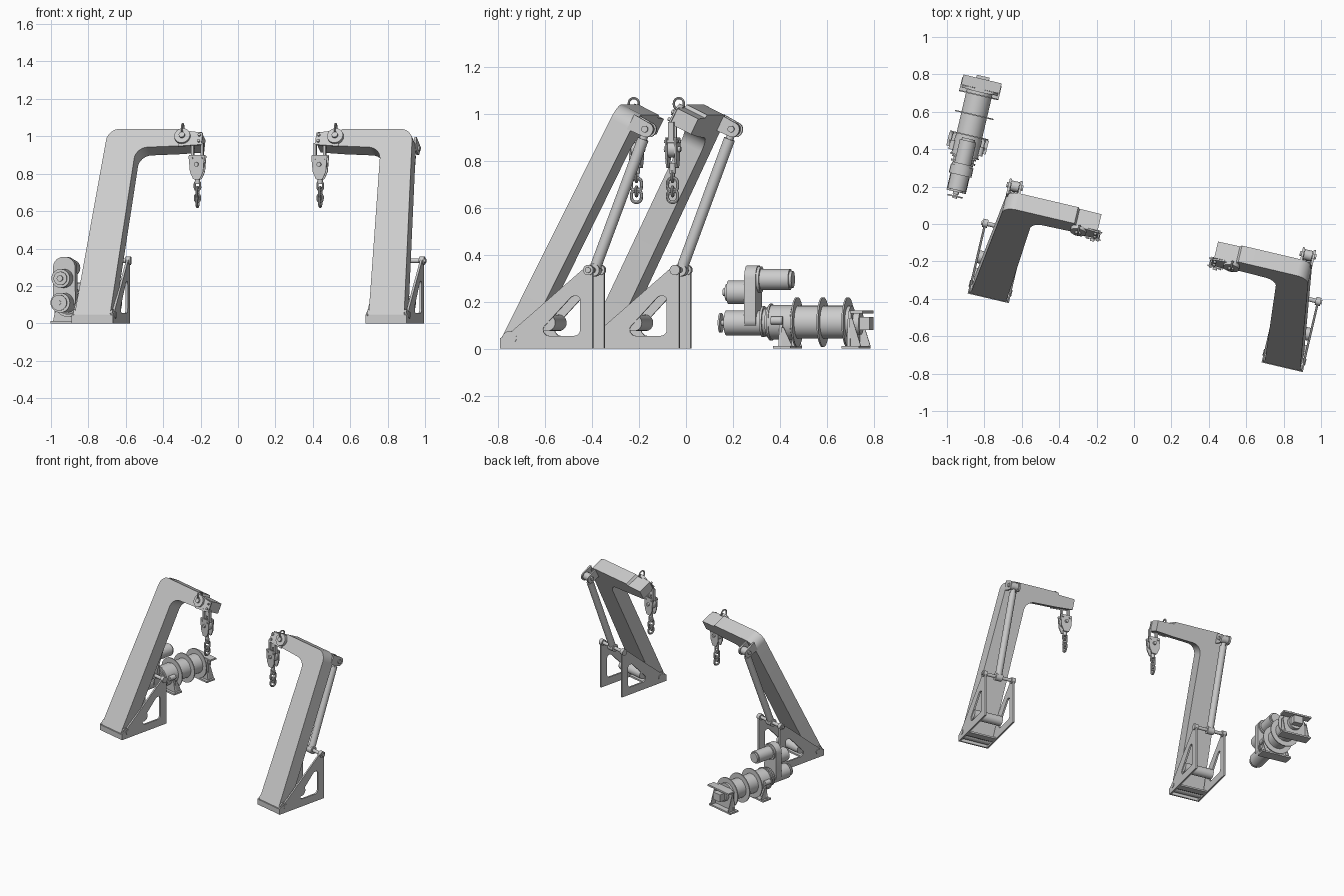
import bpy, bmesh, math
from mathutils import Vector as V, Matrix

if "Cube" in bpy.data.objects:
    bpy.data.objects.remove(bpy.data.objects["Cube"])

# Everything is built in a local frame, then turned about z.
TURN = Matrix.Rotation(math.radians(-13.2), 4, 'Z')
M = TURN.copy()
X, Y, Z = V((1, 0, 0)), V((0, 1, 0)), V((0, 0, 1))


def finish(bm, name):
    bm.transform(M)
    bmesh.ops.recalc_face_normals(bm, faces=bm.faces)
    me = bpy.data.meshes.new(name)
    bm.to_mesh(me)
    bm.free()
    me.shade_smooth()
    me.set_sharp_from_angle(angle=math.radians(32))
    ob = bpy.data.objects.new(name, me)
    bpy.context.collection.objects.link(ob)
    return ob


def rounded(pts, n=6):
    """Outline of (x, y[, radius]) with filleted corners."""
    out = []
    for i, p in enumerate(pts):
        c = V(p[:2])
        if len(p) < 3:
            out.append(c)
            continue
        a = (V(pts[i - 1][:2]) - c).normalized()
        b = (V(pts[(i + 1) % len(pts)][:2]) - c).normalized()
        half = a.angle(b) / 2
        mid = c + (a + b).normalized() * p[2] / math.sin(half)
        s = c + a * p[2] / math.tan(half) - mid
        e = c + b * p[2] / math.tan(half) - mid
        for k in range(n + 1):
            t = k / n
            out.append(mid + (s * (1 - t) + e * t).normalized() * p[2])
    return out


def prism(name, loops, o, ex, ey, depth):
    """Extrude an outline (first loop) with holes (other loops)."""
    bm = bmesh.new()
    for loop in loops:
        vs = [bm.verts.new(V(o) + ex * p.x + ey * p.y) for p in rounded(loop)]
        for a, b in zip(vs, vs[1:] + vs[:1]):
            bm.edges.new((a, b))
    bmesh.ops.triangle_fill(bm, edges=bm.edges[:], use_beauty=True)
    bmesh.ops.dissolve_limit(bm, angle_limit=0.01, verts=[], edges=bm.edges[:])
    r = bmesh.ops.extrude_face_region(bm, geom=bm.faces[:], use_keep_orig=True)
    bmesh.ops.translate(bm, vec=depth, verts=[g for g in r['geom'] if isinstance(g, bmesh.types.BMVert)])
    return finish(bm, name)


def tube(name, a, b, r, r2=None, seg=28):
    a, b = V(a), V(b)
    bm = bmesh.new()
    mat = Matrix.Translation((a + b) / 2) @ (b - a).to_track_quat('Z', 'Y').to_matrix().to_4x4()
    bmesh.ops.create_cone(bm, cap_ends=True, segments=seg, radius1=r, radius2=r if r2 is None else r2,
                          depth=(b - a).length, matrix=mat)
    return finish(bm, name)


def box(name, lo, hi):
    lo, hi = V(lo), V(hi)
    bm = bmesh.new()
    s = hi - lo
    bmesh.ops.create_cube(bm, size=1, matrix=Matrix.Translation((lo + hi) / 2) @ Matrix.Diagonal((*s, 1)))
    return finish(bm, name)


def link(name, c, side, w, h, r, n=24, m=8):
    """Oval chain link in the plane of `side` and z."""
    bm = bmesh.new()
    nrm = side.cross(Z)
    rings = []
    for i in range(n):
        a = 2 * math.pi * i / n
        d = side * math.cos(a) + Z * math.sin(a)
        p = V(c) + d * w + Z * math.copysign(h - w, math.sin(a + 1e-4))
        rings.append([bm.verts.new(p + (d * math.cos(t) + nrm * math.sin(t)) * r)
                      for t in (2 * math.pi * j / m for j in range(m))])
    for i in range(n):
        A, B = rings[i], rings[(i + 1) % n]
        for j in range(m):
            k = (j + 1) % m
            bm.faces.new((A[j], A[k], B[k], B[j]))
    return finish(bm, name)


# ---- The two davits, mirrored; x is measured from the mirror plane ----
LEAN = V((0, .4436, .896))
BACK = V((0, .896, -.4436))
FOOT = V((0, -.57, .03))
for side, sg in (("left", -1), ("right", 1)):
    M = TURN @ Matrix.Translation((.139, 0, 0)) @ Matrix.Diagonal((sg, 1, 1, 1))
    N = side + "_davit_"
    # leaning column with overhead arm
    prism(N + "arm", [[(.905, .02), (.836, 1.127, .07), (.45, 1.127), (.44, 1.112), (.32, 1.108),
                       (.32, 1.035), (.45, 1.025), (.672, 1.015, .07), (.71, .02)]], FOOT, X, LEAN, BACK * .1)
    prism(N + "arm_tip_plate", [[(.312, 1.03), (.44, 1.02), (.44, 1.118), (.312, 1.1)]],
          FOOT - BACK * .008, X, LEAN, BACK * .008)
    # side plates with windows
    for nm, x in (("inner", .694), ("outer", .908)):
        prism(N + nm + "_plate", [[(-.565, 0), (-.16, 0), (-.16, .345, .015), (-.195, .345, .015), (-.525, .065, .03), (-.565, .045)],
                                  [(-.41, .055, .025), (-.215, .055, .025), (-.215, .225, .018), (-.25, .225, .03)]],
              (x, 0, 0), Y, Z, X * .012)
        tube(N + nm + "_pin_boss", (x - .008, -.178, .335), (x + .02, -.178, .335), .022)
        tube(N + nm + "_pivot_cap", (x - .004, -.51, .045), (x + .016, -.51, .045), .018)
    box(N + "front_crossbar", (.7, -.565, 0), (.914, -.555, .04))
    box(N + "rear_crossbar", (.7, -.47, 0), (.914, -.42, .012))
    tube(N + "pivot_barrel", (.7, -.525, .042), (.914, -.525, .042), .033)
    tube(N + "cross_tube", (.7, -.36, .11), (.914, -.36, .11), .035)
    # hydraulic cylinder
    lo, hi = V((.81, -.178, .335)), V((.805, .05, .935))
    tube(N + "lower_pin", lo - X * .12, lo + X * .125, .012)
    tube(N + "lower_eye", lo - X * .025, lo + X * .025, .027)
    tube(N + "cylinder", lo, lo.lerp(hi, .93), .024)
    tube(N + "piston_rod", lo, hi, .017)
    tube(N + "upper_eye", hi - X * .022, hi + X * .022, .028)
    tube(N + "upper_pin", hi - X * .045, hi + X * .045, .014)
    for k in (-.036, .024):
        prism(N + "upper_lug", [[(-.07, -.035), (.035, -.03, .028), (.035, .03, .028), (-.07, .035)]],
              hi + X * k, BACK, LEAN, X * .012)
    # guide wheel and lifting eye on the arm
    w = FOOT + X * .42 + LEAN * 1.077
    tube(N + "guide_wheel", w, w - BACK * .022, .043)
    tube(N + "wheel_hub", w, w - BACK * .034, .016)
    link(N + "lifting_eye", w + V((0, -.005, .048)), Y, .022, .024, .005)
    for x, s in ((.328, 1.085), (.328, 1.05)):
        p = FOOT + X * x + LEAN * s
        tube(N + "tip_bolt", p, p - BACK * .02, .008, seg=12)
    # hook block
    cx, cy = .337, -.105
    for k in (-.026, .026):
        box(N + "hanger", (cx + k - .007, cy - .012, .885), (cx + k + .007, cy + .012, .965))
    for k in (-.024, .016):
        prism(N + "block_cheek", [[(-.044, .9, .008), (.044, .9, .008), (.036, .81, .01), (.018, .77, .008),
                                   (-.018, .77, .008), (-.036, .81, .01)]], (cx, cy + k, 0), X, Z, Y * .008)
    tube(N + "block_sheave", (cx, cy - .015, .85), (cx, cy + .015, .85), .036)
    tube(N + "block_axle", (cx, cy - .036, .85), (cx, cy + .036, .85), .012, seg=16)
    for k in (-.026, .026):
        tube(N + "block_bolt", (cx + k, cy - .03, .882), (cx + k, cy + .03, .882), .007, seg=12)
    tube(N + "swivel", (cx, cy, .745), (cx, cy, .79), .014)
    link(N + "chain_link_top", (cx, cy, .735), X, .015, .024, .006)
    link(N + "chain_link_middle", (cx, cy, .698), Y, .022, .03, .007)
    link(N + "chain_link_lower", (cx, cy, .67), X, .014, .02, .006)
    link(N + "chain_ring", (cx, cy, .65), Y, .022, .027, .007)

# ---- Winch: coaxial stages along y (name, start, end, z, radius) ----
M = TURN
U = -.965
for name, a, b, z, r in (
        ("hand_disc", -.078, -.070, .11, .042), ("input_shaft", -.085, -.04, .11, .012),
        ("lower_motor", -.05, .12, .11, .053), ("motor_flange", .108, .118, .115, .066),
        ("coupling", .118, .14, .113, .056), ("coupling_flange", .132, .14, .113, .066),
        ("brake_housing", .145, .245, .113, .073), ("brake_lip", .142, .15, .113, .079),
        ("drum_core", .24, .5, .113, .07), ("drum_flange_front", .256, .263, .113, .106),
        ("drum_flange_middle", .369, .376, .113, .106), ("drum_flange_rear", .478, .485, .113, .106),
        ("end_bearing", .48, .54, .11, .05), ("middle_motor", -.04, .045, .24, .05),
        ("middle_motor_cap", -.05, -.04, .24, .036), ("middle_motor_stub", -.063, -.05, .24, .016),
        ("upper_motor", .09, .23, .295, .045), ("upper_motor_flange", .09, .104, .295, .056),
        ("upper_motor_cap", .23, .242, .295, .036)):
    tube("winch_" + name, (U, a, z), (U, b, z), r, seg=40)
# gearbox case joining the motors
prism("winch_gearbox", [[(-.062, .09, .03), (.062, .09, .03), (.06, .355, .055), (-.06, .355, .055)]],
      (U, .042, 0), X, Z, Y * .05)
# support brackets with feet
for nm, y, top in (("front", .2, .12), ("rear", .5, .16)):
    prism("winch_" + nm + "_bracket", [[(-.1, .0), (.1, .0), (.075, top, .02), (-.075, top, .02)]],
          (U, y, 0), X, Z, Y * .014)
    box("winch_" + nm + "_foot", (U - .108, y - .02, 0), (U + .108, y + .055, .012))
    for k in (-.092, .086):
        prism("winch_" + nm + "_gusset", [[(0, .01), (.05, .01), (.012, top - .03), (0, top - .03)]],
              (U + k, y + .01, 0), Y, Z, X * .006)
box("winch_end_box", (U - .035, .53, .08), (U + .035, .585, .135))
box("winch_end_plate", (U - .105, .515, .15), (U + .105, .57, .162))
for k in (-.075, .075):
    tube("winch_brake_lug", (U + k, .165, .12), (U + k, .215, .12), .018)
